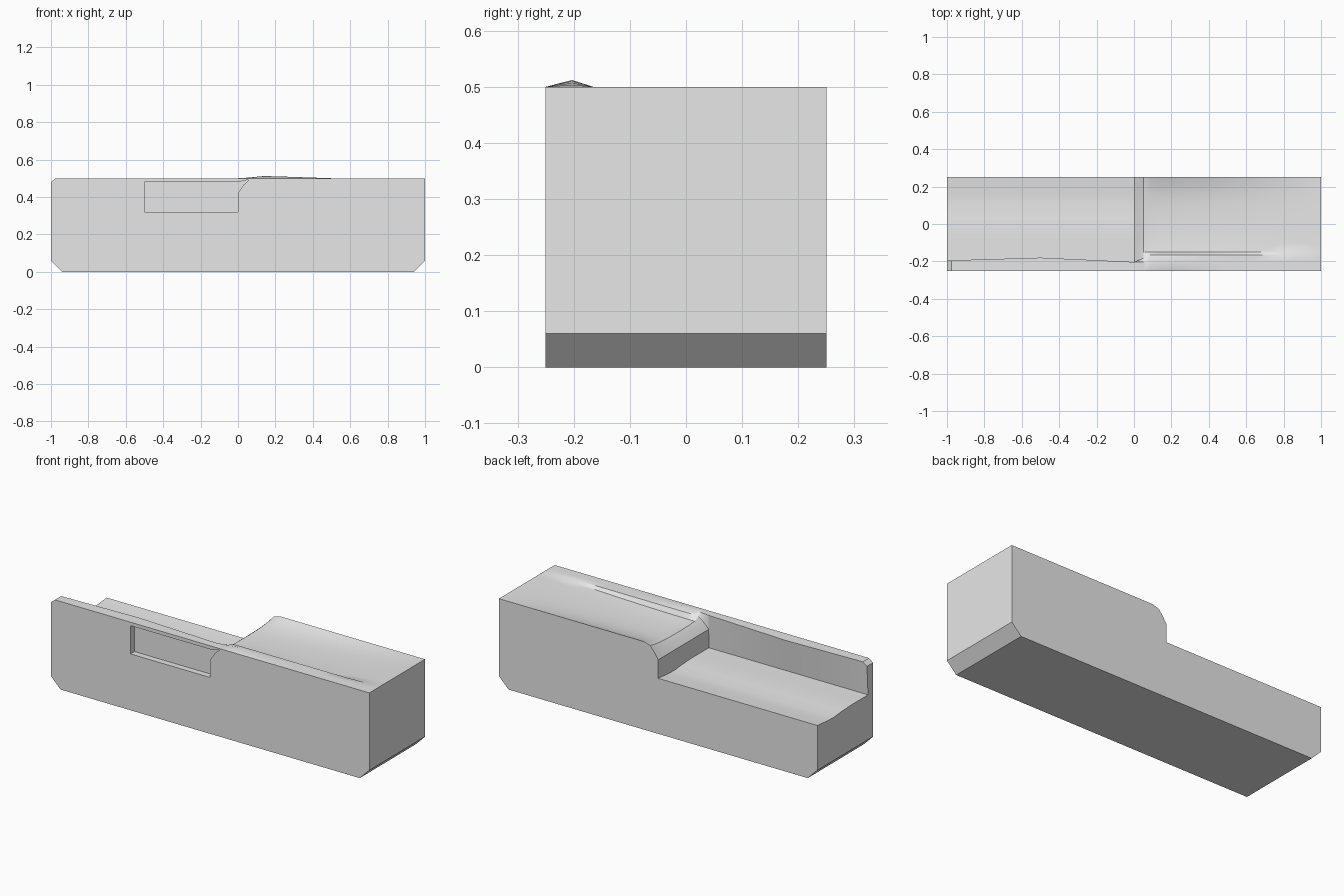
import bpy, bmesh

cube = bpy.data.objects.get("Cube")
if cube:
    bpy.data.objects.remove(cube, do_unlink=True)

grey = bpy.data.materials.new("light grey")
grey.use_nodes = True
grey.diffuse_color = (0.8, 0.8, 0.8, 1)
grey.node_tree.nodes["Principled BSDF"].inputs["Base Color"].default_value = (0.8, 0.8, 0.8, 1)


def make_object(name, bm):
    bmesh.ops.remove_doubles(bm, verts=bm.verts, dist=0.0005)
    bmesh.ops.recalc_face_normals(bm, faces=bm.faces)
    mesh = bpy.data.meshes.new(name)
    bm.to_mesh(mesh)
    bm.free()
    mesh.materials.append(grey)
    obj = bpy.data.objects.new(name, mesh)
    bpy.context.collection.objects.link(obj)
    return obj


def interp(x, points):
    """Straight-line interpolation through (x, value) points."""
    if x <= points[0][0]:
        return points[0][1]
    for (x0, v0), (x1, v1) in zip(points, points[1:]):
        if x <= x1:
            return v0 + (v1 - v0) * (x - x0) / (x1 - x0)
    return points[-1][1]


HALF = 0.25
ROWS = [-0.15, -0.1, -0.04, 0.03, 0.1, 0.16, 0.21, HALF]
SHOULDER = [(0, 0.42), (0.03, 0.465), (0.05, 0.488), (0.09, 0.5)]


def section(x, raised):
    """Cross-section outline at x: base, front rim, then the top to the back."""
    base = interp(abs(x), [(0.94, 0), (1, 0.06)])
    rim = interp(x, [(-1, 0.48), (-0.975, 0.5)])
    pts = [(-HALF, base), (-HALF, rim)]
    if raised:
        # Raised half: rounded shoulder, shallow trough, low ridge by the front
        top = interp(x, SHOULDER)
        dip = 0.035 * (1 - x ** 2) * min(1, x / 0.09)
        ridge = interp(x, [(0, 0), (0.05, 0.003), (0.14, 0.012), (0.3, 0.007), (0.5, 0)])
        pts.append((-0.203, 0.5 + ridge))
        pts.append((interp(x, [(0, -0.205), (0.09, -0.165)]), top))
        pts += [(y, top - dip * (1 - abs(y / HALF) ** 3)) for y in ROWS]
    else:
        # Low half: thin front wall above a gently hollow floor
        lip = interp(x, [(-1, -0.195), (-0.5, -0.18), (0, -0.203)])
        pts += [(lip, rim), (-0.205, 0.315)]
        pts += [(y, 0.315 - 0.012 * max(0, 1 - abs(y - 0.12) / 0.13)) for y in ROWS]
    pts.append((HALF, base))
    return [(x, y, z) for y, z in pts]


# Stepped block lofted through its cross-sections
low = [-1, -0.975, -0.94, -0.75, -0.5, -0.25, 0]
high = [0, 0.03, 0.05, 0.07, 0.09, 0.14, 0.2, 0.3, 0.4, 0.5, 0.65, 0.8, 0.94, 1]
bm = bmesh.new()
loops = [[bm.verts.new(p) for p in section(x, False)] for x in low]
loops += [[bm.verts.new(p) for p in section(x, True)] for x in high]
for a, b in zip(loops, loops[1:]):
    for i in range(len(a)):
        j = (i + 1) % len(a)
        bm.faces.new((a[i], a[j], b[j], b[i]))
bm.faces.new(loops[0])
bm.faces.new(loops[-1])
body = make_object("stepped_block", bm)

# Shallow recess in the front wall, following the shoulder
outline = [(-0.5, 0.32), (0, 0.32), (0, 0.42), (0.03, 0.465), (0.06, 0.492),
           (0.035, 0.488), (0, 0.48), (-0.5, 0.48)]
bm = bmesh.new()
face = bm.faces.new([bm.verts.new((x, -0.3, z)) for x, z in outline])
side = bmesh.ops.extrude_face_region(bm, geom=[face])
moved = [v for v in side["geom"] if isinstance(v, bmesh.types.BMVert)]
bmesh.ops.translate(bm, verts=moved, vec=(0, 0.085, 0))
cutter = make_object("recess_cutter", bm)
cutter.hide_render = True

cut = body.modifiers.new("recess", "BOOLEAN")
cut.operation = "DIFFERENCE"
cut.solver = "EXACT"
cut.object = cutter
bpy.ops.object.select_all(action="DESELECT")
body.select_set(True)
bpy.context.view_layer.objects.active = body
bpy.ops.object.modifier_apply(modifier=cut.name)
bpy.data.objects.remove(cutter, do_unlink=True)
bpy.ops.object.shade_smooth_by_angle(angle=0.5)
